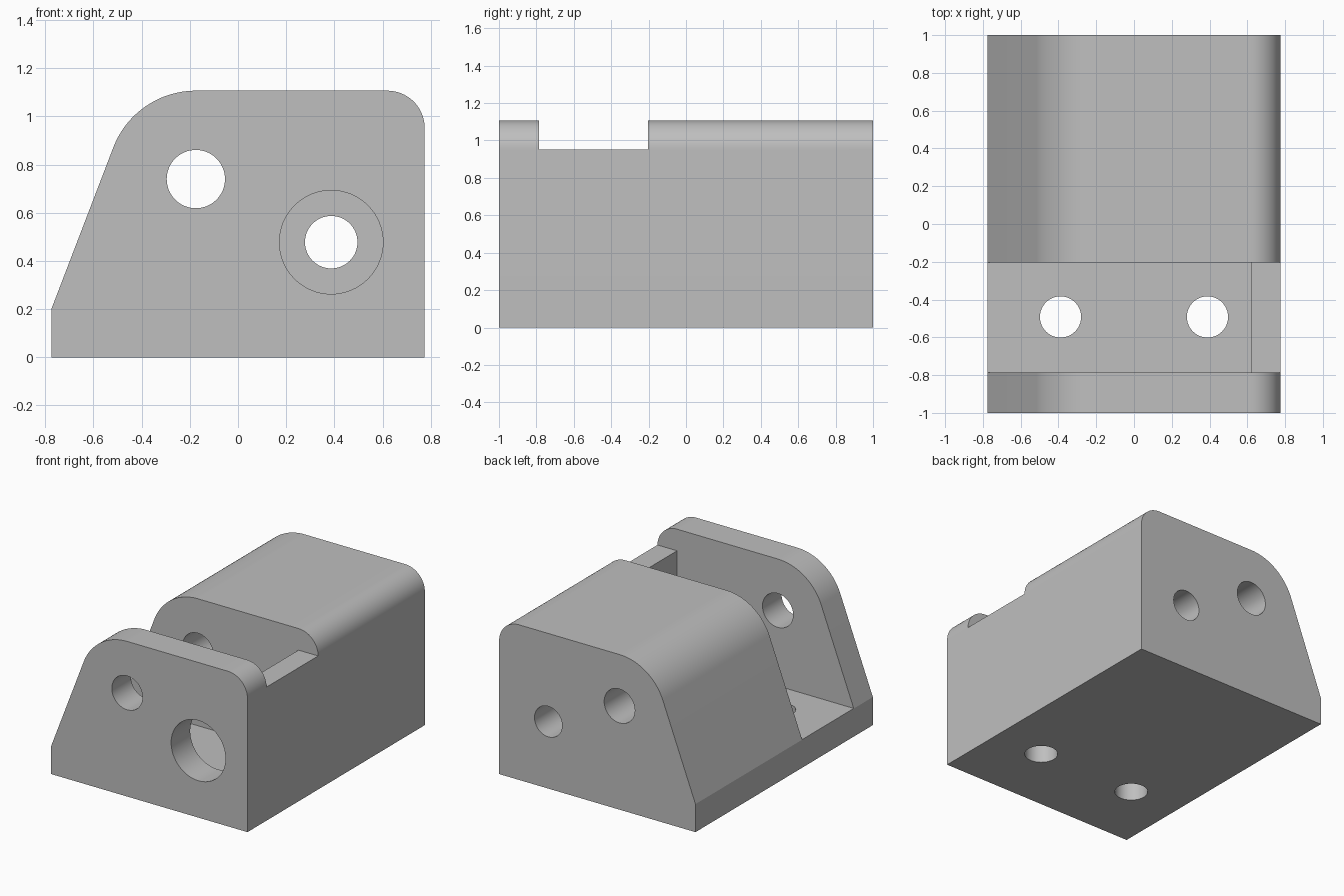
import bpy, bmesh
from math import sin, cos, radians, pi
from mathutils import Vector

cube = bpy.data.objects.get("Cube")
if cube:
    bpy.data.objects.remove(cube, do_unlink=True)

grey = bpy.data.materials.new("plain grey")
grey.use_nodes = True
COLOR = (0.52, 0.52, 0.52, 1)
grey.diffuse_color = COLOR
grey.node_tree.nodes["Principled BSDF"].inputs["Base Color"].default_value = COLOR


def arc(cx, cz, r, start, end, steps):
    """Points of an arc, angles in degrees."""
    angles = [radians(start + (end - start) * i / steps) for i in range(steps + 1)]
    return [(cx + r * cos(a), cz + r * sin(a)) for a in angles]


def prism(name, profile, start, end, axis="Y"):
    """Extrude a closed outline along y (points are x, z) or z (points are x, y)."""
    bm = bmesh.new()
    place = (lambda u, v: (u, start, v)) if axis == "Y" else (lambda u, v: (u, v, start))
    face = bm.faces.new([bm.verts.new(place(u, v)) for u, v in profile])
    ext = bmesh.ops.extrude_face_region(bm, geom=[face])
    step = Vector((0, end - start, 0)) if axis == "Y" else Vector((0, 0, end - start))
    moved = [g for g in ext["geom"] if isinstance(g, bmesh.types.BMVert)]
    bmesh.ops.translate(bm, verts=moved, vec=step)
    bmesh.ops.recalc_face_normals(bm, faces=bm.faces)
    mesh = bpy.data.meshes.new(name)
    bm.to_mesh(mesh)
    bm.free()
    mesh.materials.append(grey)
    obj = bpy.data.objects.new(name, mesh)
    bpy.context.collection.objects.link(obj)
    return obj


def bore(name, u, v, r, start, end, axis="Y"):
    return prism(name, arc(u, v, r, 0, 360, 64)[:-1], start, end, axis)


# Block with a sloped side and two rounded top corners
outline = [(-0.775, 0), (0.775, 0)]
outline += arc(0.62, 0.952, 0.155, 0, 90, 20)
outline += arc(-0.175, 0.74, 0.367, 90, 159.05, 28)
outline += [(-0.775, 0.2)]
block = prism("bracket_block", outline, -1, 1)

# Stepped slot that leaves a floor and a side wall
slot = [(-1, 0.201), (0.62, 0.201), (0.62, 0.953), (1, 0.953), (1, 2), (-1, 2)]
cutters = [
    prism("slot_cutter", slot, -0.785, -0.203),
    bore("upper_bore_cutter", -0.175, 0.74, 0.121, -1.2, 1.2),
    bore("lower_bore_cutter", 0.387, 0.478, 0.109, -0.5, 1.2),
    bore("front_access_cutter", 0.387, 0.478, 0.215, -1.2, -0.5),
]
# Mounting holes in the floor
for side, x in (("right", -0.389), ("left", 0.389)):
    cutters.append(bore(side + "_mount_cutter", x, -0.492, 0.109, -0.1, 0.4, "Z"))

for cutter in cutters:
    mod = block.modifiers.new(cutter.name, "BOOLEAN")
    mod.operation = "DIFFERENCE"
    mod.solver = "EXACT"
    mod.object = cutter
    cutter.hide_render = True

# Bake the cuts and drop the cutters
bpy.context.view_layer.update()
graph = bpy.context.evaluated_depsgraph_get()
result = bpy.data.meshes.new_from_object(block.evaluated_get(graph))
block.modifiers.clear()
block.data = result
for cutter in cutters:
    bpy.data.objects.remove(cutter, do_unlink=True)
result.materials.clear()
result.materials.append(grey)
for poly in result.polygons:
    poly.material_index = 0

# Smooth the rounded surfaces, keep machined edges crisp
bpy.ops.object.select_all(action="DESELECT")
block.select_set(True)
bpy.context.view_layer.objects.active = block
bpy.ops.object.shade_smooth_by_angle(angle=pi / 9)
